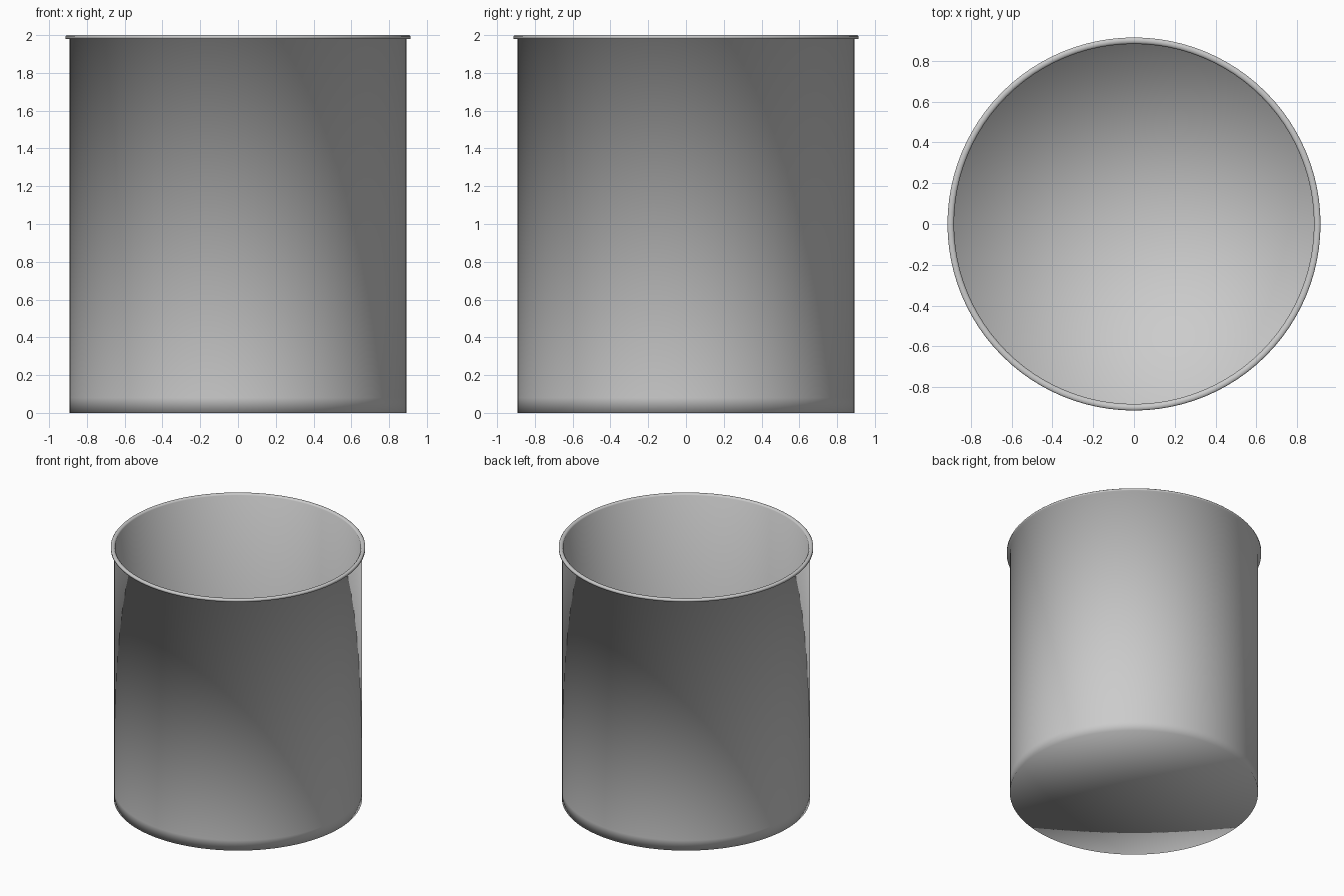
import bpy
from math import cos, sin, tau

if "Cube" in bpy.data.objects:
    bpy.data.objects.remove(bpy.data.objects["Cube"])

SEGMENTS = 96


def lathe(name, profile):
    """Revolve (radius, z) points around z; zero radius closes to a pole."""
    verts, faces, rings = [], [], []
    for r, z in profile:
        start = len(verts)
        count = SEGMENTS if r > 0 else 1
        for i in range(count):
            a = tau * i / SEGMENTS
            verts.append((r * cos(a), r * sin(a), z))
        rings.append([start + i % count for i in range(SEGMENTS)])
    for a, b in zip(rings, rings[1:]):
        for i in range(SEGMENTS):
            j = (i + 1) % SEGMENTS
            faces.append(tuple(dict.fromkeys((a[i], a[j], b[j], b[i]))))
    mesh = bpy.data.meshes.new(name)
    mesh.from_pydata(verts, [], faces)
    mesh.shade_smooth()
    obj = bpy.data.objects.new(name, mesh)
    bpy.context.collection.objects.link(obj)
    return obj


# Open thin-walled container: base, outer wall, rolled lip, inner wall, floor
lathe("container", [
    (0, 0), (0.892, 0), (0.892, 0.08),
    (0.892, 1.98), (0.914, 1.98), (0.914, 1.994), (0.908, 2.0),
    (0.89, 2.0), (0.882, 1.99),
    (0.882, 0.08), (0.882, 0.01), (0, 0.01),
])
